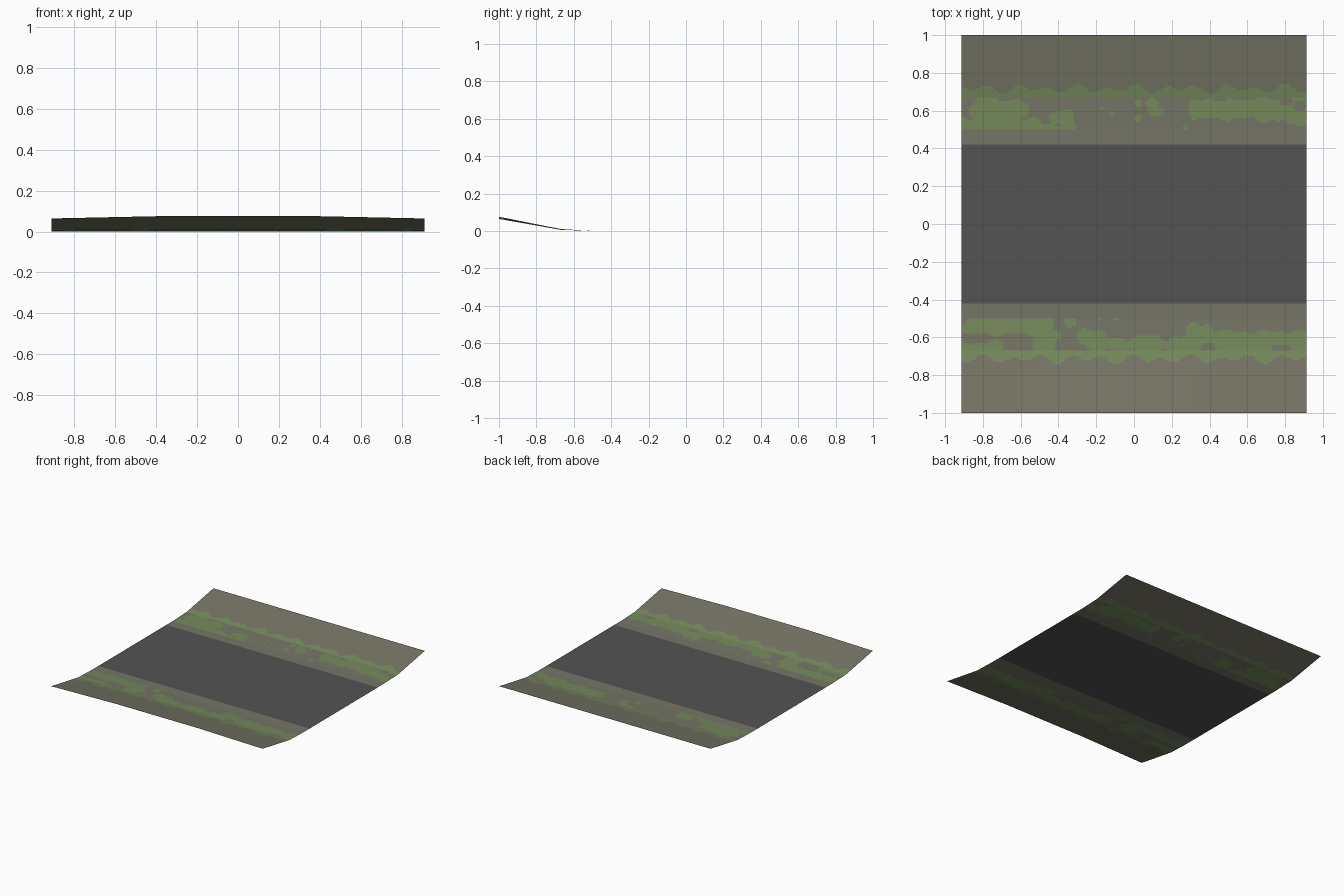
import bpy, bmesh, math

HALF = 0.912          # half length along x
COLS = 184            # columns along x in the banks


def material(name, rgb):
    m = bpy.data.materials.new(name)
    m.diffuse_color = (*rgb, 1)
    return m


ASPHALT = material("dark grey asphalt", (0.088, 0.087, 0.088))
EARTH = material("olive earth", (0.182, 0.178, 0.132))
MOSS = material("moss green", (0.178, 0.255, 0.108))


def lerp(a, b, t):
    return a + (b - a) * t


def height(x, d, side):
    """Cross-section: flat to 0.5, slight rise to 0.67, then the bank."""
    if d <= 0.5:
        return 0.0
    z = lerp(0, 0.006, (d - 0.5) / 0.17) if d < 0.67 else lerp(0.006, 0.064, (d - 0.67) / 0.33)
    if side < 0:      # only the front bank is gently crowned along its length
        crown = min(1, (HALF - abs(x)) / (HALF - 0.35))
        z += 0.012 * crown * (d - 0.5) / 0.5
    return z


# moss blobs as (x0, x1, distance from centre line, radius): fat strokes along x
BACK = [(-0.82, -0.62, 0.60, 0.06), (-0.79, -0.76, 0.645, 0.05), (-0.91, -0.52, 0.52, 0.035),
        (-0.5, -0.33, 0.51, 0.022), (-0.40, -0.36, 0.56, 0.045), (0.34, 0.92, 0.62, 0.045),
        (0.34, 0.60, 0.59, 0.035), (0.66, 0.92, 0.585, 0.04), (0.82, 0.92, 0.55, 0.025),
        (0.02, 0.02, 0.56, 0.022), (0.10, 0.14, 0.60, 0.025), (0.09, 0.10, 0.64, 0.025),
        (-0.12, -0.12, 0.585, 0.012), (-0.17, -0.17, 0.61, 0.012), (0.02, 0.02, 0.64, 0.02),
        (0.27, 0.27, 0.51, 0.016)]
BACK_HOLES = [(0.43, 0.47, 0.665, 0.012), (0.79, 0.82, 0.645, 0.02), (0.87, 0.89, 0.625, 0.02),
              (-0.70, -0.68, 0.665, 0.015)]
FRONT = [(-0.85, -0.45, 0.52, 0.035), (-0.87, -0.47, 0.555, 0.03), (-0.48, -0.42, 0.59, 0.04),
         (-0.49, -0.45, 0.64, 0.04), (-0.91, -0.72, 0.655, 0.03), (-0.26, -0.2, 0.60, 0.045),
         (-0.22, 0.92, 0.64, 0.035), (0.0, 0.3, 0.62, 0.025), (0.32, 0.38, 0.57, 0.04),
         (0.36, 0.92, 0.60, 0.03), (-0.35, -0.33, 0.52, 0.022), (-0.18, -0.18, 0.50, 0.015),
         (-0.10, -0.09, 0.50, 0.012)]
FRONT_HOLES = [(0.37, 0.40, 0.65, 0.025), (0.74, 0.82, 0.655, 0.014), (0.16, 0.17, 0.61, 0.02),
               (-0.14, -0.08, 0.675, 0.01)]


def inside(strokes, x, d):
    wob = 0.007 * math.sin(31 * x + 9 * d) + 0.005 * math.sin(67 * x)
    for x0, x1, c, r in strokes:
        dx = x - min(max(x, x0), x1)
        if math.hypot(dx, d - c) < r + wob * min(1, r / 0.03):
            return True
    return False


def is_moss(x, d, side):
    if d < 0.5:
        return False
    if d > 0.67:      # wavy foot of the bank
        return d < 0.716 + 0.015 * math.sin(40 * x + side) + 0.011 * math.sin(23 * x + 2 * side)
    blobs, holes = (BACK, BACK_HOLES) if side > 0 else (FRONT, FRONT_HOLES)
    return inside(blobs, x, d) and not inside(holes, x, d)


def sheet(name, xs, ds, side, mats, rule):
    """Upward-facing strip over the given columns and rows."""
    bm = bmesh.new()
    grid = [[bm.verts.new((x, side * d, height(x, d, side))) for d in ds] for x in xs]
    for i in range(len(xs) - 1):
        for j in range(len(ds) - 1):
            quad = [grid[i][j], grid[i + 1][j], grid[i + 1][j + 1], grid[i][j + 1]]
            f = bm.faces.new(quad if side > 0 else quad[::-1])
            f.material_index = rule((xs[i] + xs[i + 1]) / 2, (ds[j] + ds[j + 1]) / 2)
    me = bpy.data.meshes.new(name)
    bm.to_mesh(me)
    bm.free()
    for m in mats:
        me.materials.append(m)
    ob = bpy.data.objects.new(name, me)
    bpy.context.collection.objects.link(ob)


# road surface
sheet("road_surface", [-HALF, HALF], [-0.42, 0.42], 1, [ASPHALT], lambda x, d: 0)

# verges and banks, with moss chosen per face
xs = [lerp(-HALF, HALF, i / COLS) for i in range(COLS + 1)]
ds = [0.42] + [0.5 + 0.01 * j for j in range(27)] + [1.0]
for name, side in (("back_bank", 1), ("front_bank", -1)):
    sheet(name, xs, ds, side, [EARTH, MOSS], lambda x, d, s=side: int(is_moss(x, d, s)))
